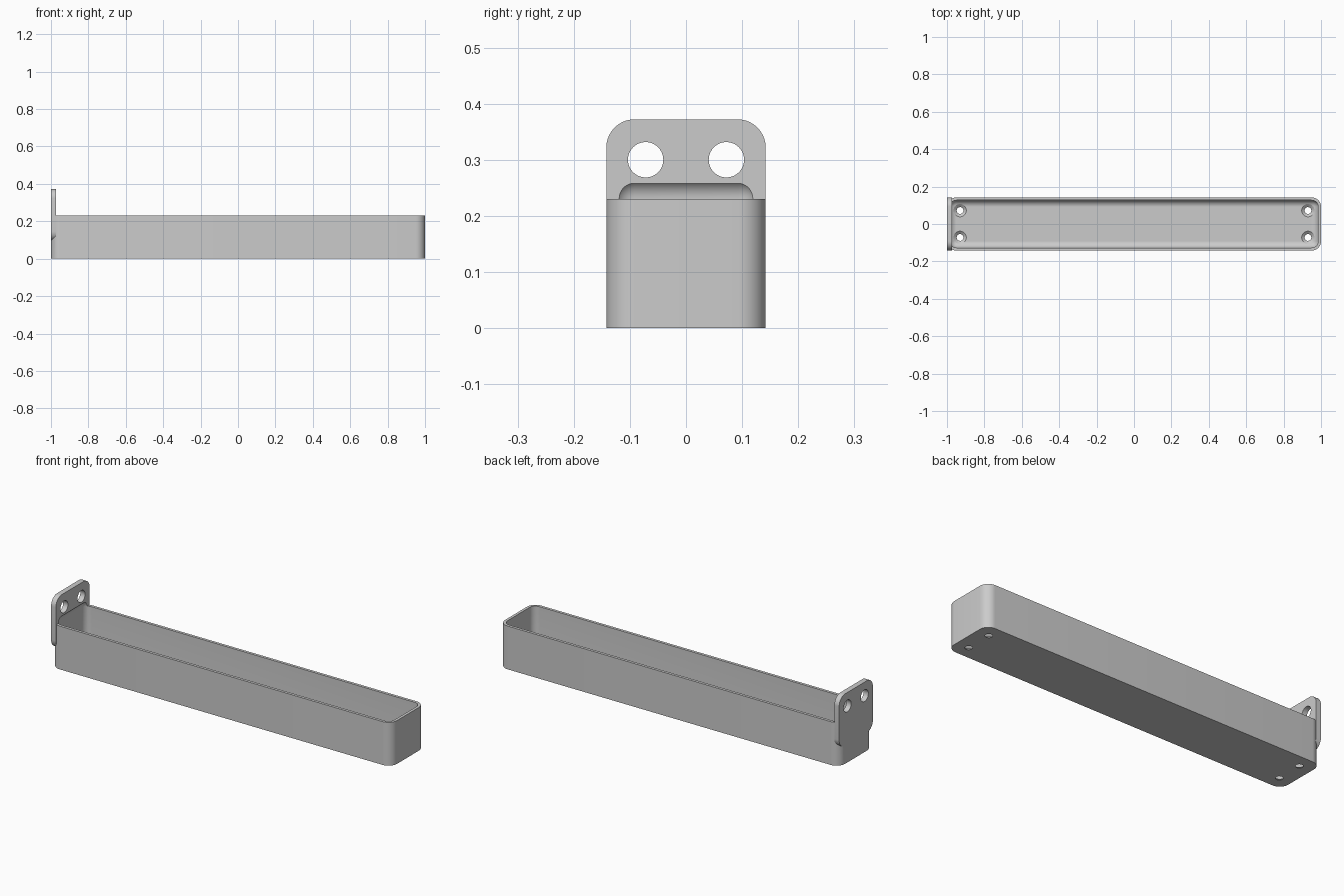
import bpy, bmesh, math
from mathutils import Matrix, Vector

cube = bpy.data.objects.get("Cube")
if cube:
    bpy.data.objects.remove(cube, do_unlink=True)

grey = bpy.data.materials.new("plain grey")
grey.use_nodes = True
colour = (0.6, 0.6, 0.6, 1)
grey.diffuse_color = colour
grey.node_tree.nodes["Principled BSDF"].inputs["Base Color"].default_value = colour


def finish(name, bm):
    bmesh.ops.recalc_face_normals(bm, faces=bm.faces)
    mesh = bpy.data.meshes.new(name)
    bm.to_mesh(mesh)
    bm.free()
    mesh.materials.append(grey)
    obj = bpy.data.objects.new(name, mesh)
    bpy.context.collection.objects.link(obj)
    return obj


def rounded_box(name, low, high, radius, axes, segments=10):
    """Box whose edges parallel to the given axes are rounded."""
    low, high = Vector(low), Vector(high)
    bm = bmesh.new()
    bmesh.ops.create_cube(bm, size=1)
    bmesh.ops.scale(bm, vec=high - low, verts=bm.verts)
    bmesh.ops.translate(bm, vec=(low + high) / 2, verts=bm.verts)
    edges = [e for e in bm.edges
             if any(abs((e.verts[0].co - e.verts[1].co).normalized()[a]) > 0.9 for a in axes)]
    bmesh.ops.bevel(bm, geom=edges, offset=radius, segments=segments,
                    profile=0.5, affect='EDGES')
    return finish(name, bm)


def lathe(name, profile, matrix, sides=40):
    """Closed solid of revolution about z from (radius, height) points."""
    bm = bmesh.new()
    rings = []
    for r, z in profile:
        angles = [2 * math.pi * i / sides for i in range(sides)]
        rings.append([bm.verts.new((r * math.cos(a), r * math.sin(a), z)) for a in angles])
    for lower, upper in zip(rings, rings[1:]):
        for i in range(sides):
            j = (i + 1) % sides
            bm.faces.new((lower[i], lower[j], upper[j], upper[i]))
    bm.faces.new(rings[0])
    bm.faces.new(rings[-1])
    bm.transform(matrix)
    return finish(name, bm)


def combine(target, tool, operation):
    mod = target.modifiers.new(operation.lower(), 'BOOLEAN')
    mod.operation = operation
    mod.solver = 'EXACT'
    mod.object = tool
    bpy.context.view_layer.objects.active = target
    bpy.ops.object.modifier_apply(modifier=mod.name)
    bpy.data.objects.remove(tool, do_unlink=True)


# Tray body with rounded upright corners, joined to the hanging plate
tray = rounded_box("tray_with_mounting_plate", (-1, -0.142, 0), (1, 0.142, 0.23), 0.05, [2])
plate = rounded_box("mounting_plate", (-1, -0.142, 0.095), (-0.972, 0.142, 0.372), 0.05, [0])
combine(tray, plate, 'UNION')

# Hollow with filleted edges, which also scoops into the plate
cavity = rounded_box("cavity", (-0.985, -0.127, 0.015), (0.985, 0.127, 0.266), 0.035, [0, 1, 2])
combine(tray, cavity, 'DIFFERENCE')

for y in (-0.072, 0.072):
    # Hanging holes through the plate
    place = Matrix.Translation((-0.986, y, 0.3)) @ Matrix.Rotation(math.pi / 2, 4, 'Y')
    combine(tray, lathe("plate_hole", [(0.0315, -0.1), (0.0315, 0.1)], place), 'DIFFERENCE')
    # Countersunk screw holes in the floor
    for x in (-0.93, 0.93):
        profile = [(0.018, -0.1), (0.018, 0.002), (0.035, 0.016), (0.035, 0.05)]
        combine(tray, lathe("screw_hole", profile, Matrix.Translation((x, y, 0))), 'DIFFERENCE')

# Smooth rounded surfaces, crisp edges
bpy.ops.object.select_all(action='DESELECT')
tray.select_set(True)
bpy.context.view_layer.objects.active = tray
bpy.ops.object.shade_smooth_by_angle(angle=math.radians(30))
